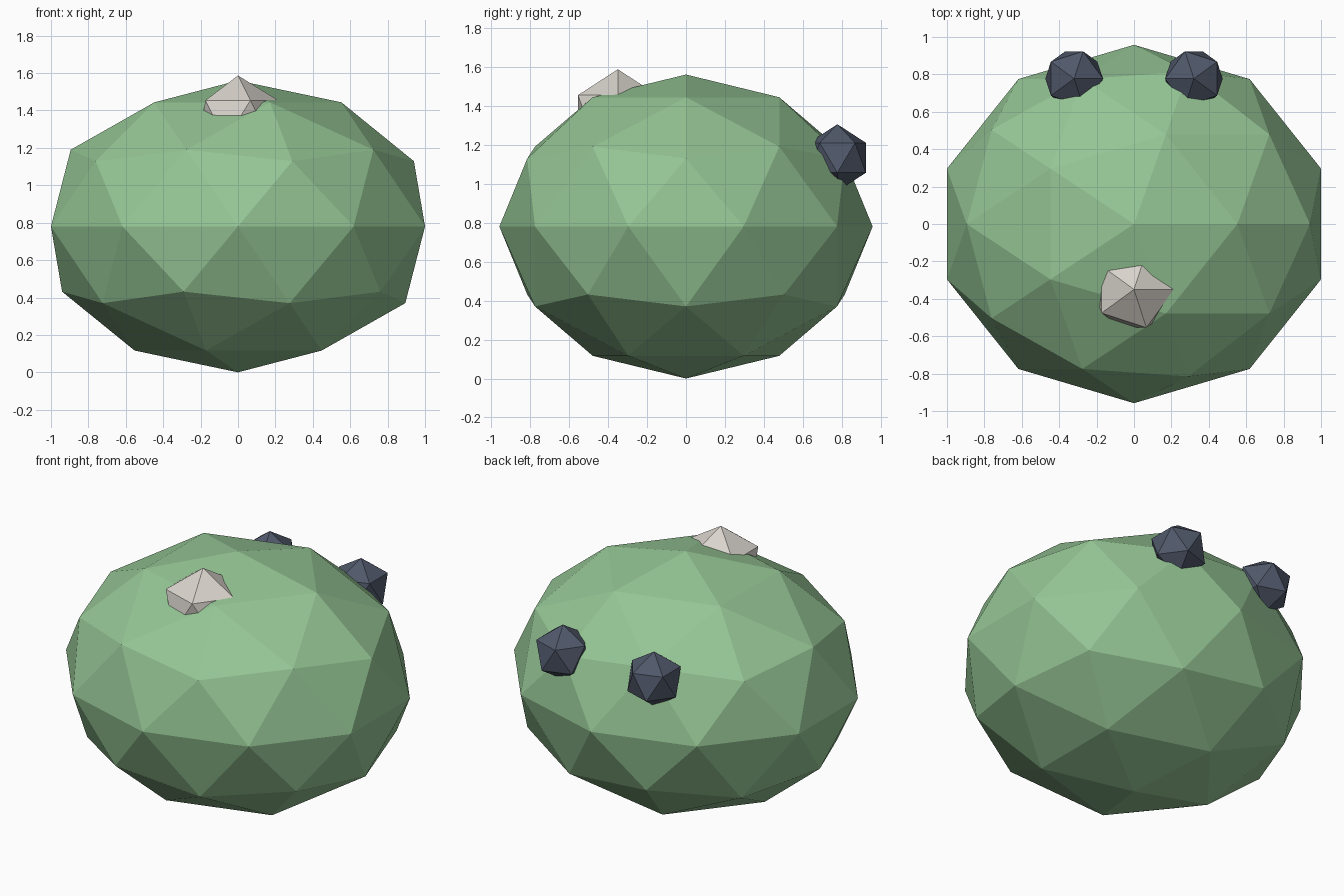
import bpy
import math

if "Cube" in bpy.data.objects:
    bpy.data.objects.remove(bpy.data.objects["Cube"])


def make_material(name, color):
    mat = bpy.data.materials.new(name)
    mat.diffuse_color = (*color, 1.0)
    mat.use_nodes = True
    mat.node_tree.nodes["Principled BSDF"].inputs["Base Color"].default_value = mat.diffuse_color
    return mat


green = make_material("soft green", (0.30, 0.56, 0.30))
pale = make_material("warm pale grey", (0.69, 0.65, 0.60))
slate = make_material("dark slate", (0.080, 0.098, 0.144))


def faceted_ball(name, subdivisions, location, scale, mat, turn=0.0):
    """Flat-shaded icosphere, optionally turned about z."""
    bpy.ops.mesh.primitive_ico_sphere_add(
        subdivisions=subdivisions, radius=1.0, location=location,
        rotation=(0, 0, turn))
    obj = bpy.context.object
    obj.name = name
    obj.scale = scale
    obj.data.materials.append(mat)
    return obj


# Large squashed body standing on the ground
faceted_ball("body", 2, (0, 0, 0.78), (1.0515, 0.958, 0.78), green)

# Pale stud sunk into the top near the front
faceted_ball("pale_stud", 1, (0, -0.35, 1.347), (0.24, 0.24, 0.24), pale)

# Pair of dark studs at the back, mirrored across x (half turn = mirror)
for side, label, turn in ((-1, "left", 0.0), (1, "right", math.pi)):
    faceted_ball(label + "_dark_stud", 1, (side * 0.32, 0.777, 1.133),
                 (0.172, 0.172, 0.172), slate, turn)
